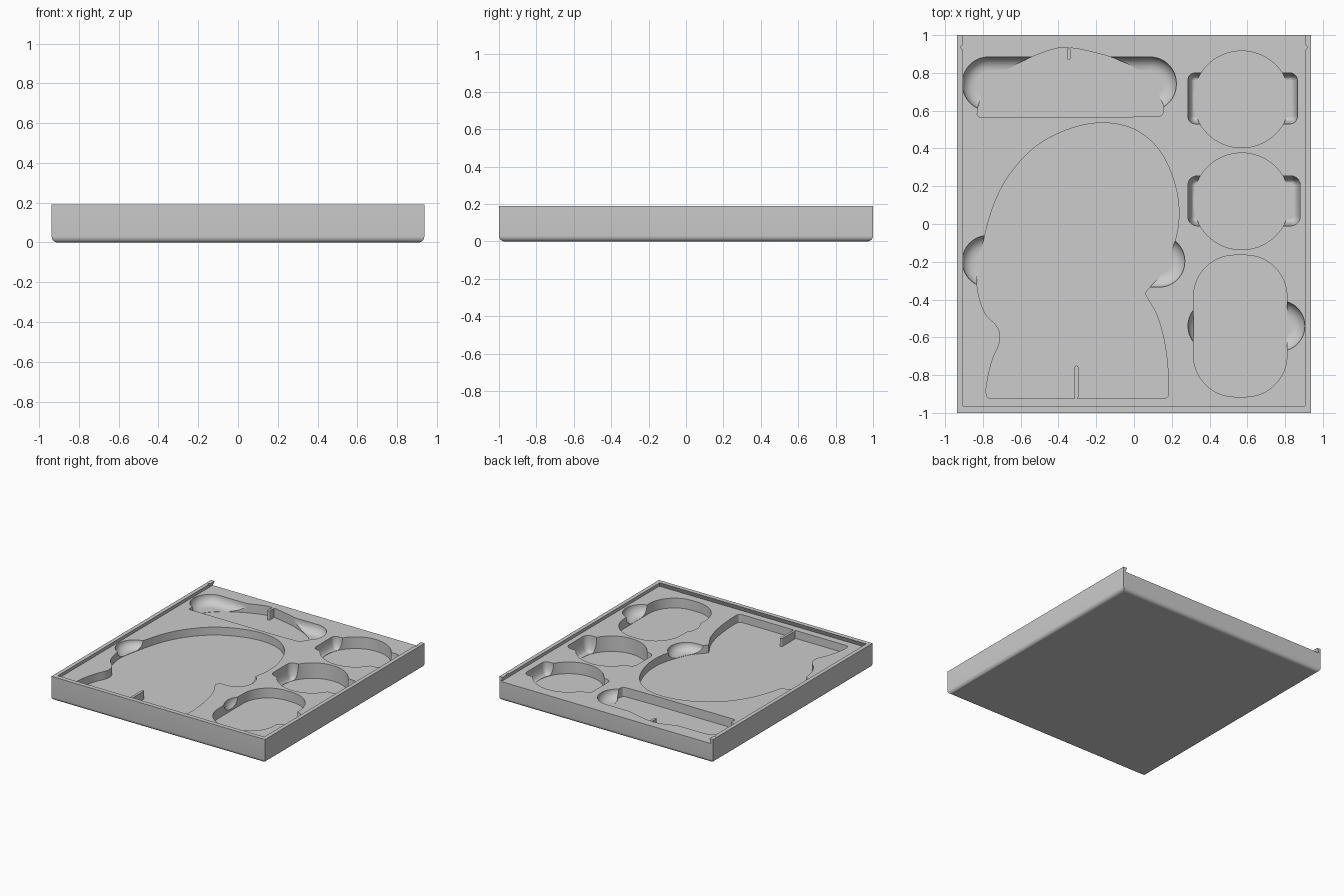
import bpy, bmesh, math
from mathutils import Vector
from mathutils.geometry import interpolate_bezier

if "Cube" in bpy.data.objects:
    bpy.data.objects.remove(bpy.data.objects["Cube"], do_unlink=True)

HALF_X, HALF_Y, TOP, DECK = 0.937, 1.0, 0.19, 0.153

grey = bpy.data.materials.new("light grey plastic")
grey.use_nodes = True
grey.diffuse_color = (0.604, 0.604, 0.604, 1)
grey.node_tree.nodes["Principled BSDF"].inputs["Base Color"].default_value = grey.diffuse_color


def loft(name, rings):
    """Closed solid through (outline, height) rings, listed bottom to top."""
    bm = bmesh.new()
    loops = [[bm.verts.new((x, y, z)) for x, y in pts] for pts, z in rings]
    n = len(loops[0])
    for a, b in zip(loops, loops[1:]):
        for i in range(n):
            j = (i + 1) % n
            bm.faces.new((a[i], a[j], b[j], b[i]))
    bm.faces.new(loops[0][::-1])
    bm.faces.new(loops[-1])
    bmesh.ops.recalc_face_normals(bm, faces=bm.faces)
    mesh = bpy.data.meshes.new(name)
    bm.to_mesh(mesh)
    bm.free()
    mesh.materials.append(grey)
    obj = bpy.data.objects.new(name, mesh)
    bpy.context.collection.objects.link(obj)
    return obj


def rounded(x0, x1, y0, y1, r, inset=0.0, steps=16):
    """Rounded rectangle outline, optionally inset."""
    x0, x1, y0, y1 = x0 + inset, x1 - inset, y0 + inset, y1 - inset
    r = max(r - inset, 0.004)
    pts = []
    corners = ((x1 - r, y1 - r), (x0 + r, y1 - r), (x0 + r, y0 + r), (x1 - r, y0 + r))
    for k, (cx, cy) in enumerate(corners):
        for s in range(steps + 1):
            a = math.pi / 2 * (k + s / steps)
            pts.append((cx + r * math.cos(a), cy + r * math.sin(a)))
    return pts


def rectangle(x0, x1, y0, y1):
    return [(x0, y0), (x1, y0), (x1, y1), (x0, y1)]


def circle(cx, cy, r, n=72):
    return [(cx + r * math.cos(math.tau * i / n), cy + r * math.sin(math.tau * i / n))
            for i in range(n)]


def spline(points, steps=6):
    """Open smooth curve through the points; closing it leaves a straight side."""
    p = [Vector(q) for q in points]
    last = len(p) - 1
    tangent = [(p[min(i + 1, last)] - p[max(i - 1, 0)]).normalized() for i in range(last + 1)]
    out = []
    for i in range(last):
        reach = (p[i + 1] - p[i]).length / 3
        curve = interpolate_bezier(p[i], p[i] + tangent[i] * reach,
                                   p[i + 1] - tangent[i + 1] * reach, p[i + 1], steps + 1)
        out += [(q.x, q.y) for q in curve[:-1]]
    return out + [tuple(p[-1])]


def volume(mesh):
    bm = bmesh.new()
    bm.from_mesh(mesh)
    v = abs(bm.calc_volume())
    bm.free()
    return v


def cut(cutter):
    """Subtract the cutter, taking the first solver that gives a sound solid."""
    cutter.hide_render = True
    before = volume(tray.data)
    for solver in ('MANIFOLD', 'EXACT'):
        mod = tray.modifiers.new("cut", 'BOOLEAN')
        mod.operation, mod.solver, mod.object = 'DIFFERENCE', solver, cutter
        graph = bpy.context.evaluated_depsgraph_get()
        result = bpy.data.meshes.new_from_object(tray.evaluated_get(graph))
        tray.modifiers.remove(mod)
        if 0.7 * before < volume(result) < before:
            tray.data = result
            break
    bpy.data.objects.remove(cutter, do_unlink=True)


def pocket(outline, floor):
    cut(loft("pocket_cutter", [(outline, floor), (outline, TOP - 0.01)]))


def scoop(x0, x1, y0, y1, r, fillet, floor):
    """Finger recess whose walls curve down into the floor."""
    rings, depth, n = [], DECK - floor, 8
    for i in range(n):
        a = math.pi / 2 * i / n
        rings.append((rounded(x0, x1, y0, y1, r, fillet * (1 - math.sin(a))),
                      DECK - depth * math.cos(a)))
    rings.append((rounded(x0, x1, y0, y1, r), TOP - 0.012))
    cut(loft("scoop_cutter", rings))


# Tray body with rounded bottom edges
rings = []
for i in range(7):
    a = math.pi / 2 * i / 6
    d = 0.03 * (1 - math.sin(a))
    rings.append((rectangle(d - HALF_X, HALF_X - d, d - HALF_Y, HALF_Y - d),
                  0.03 * (1 - math.cos(a))))
rings.append((rectangle(-HALF_X, HALF_X, -HALF_Y, HALF_Y), TOP))
tray = loft("tray", rings)

# Undercut channel for a sliding lid, open at the back, with catch notches
wide, narrow = 0.921, 0.905
cut(loft("lid_channel_cutter", [
    (rectangle(-wide, wide, -0.98, 1.1), DECK),
    (rectangle(-narrow, narrow, -0.964, 1.1), TOP + 0.001)]))
for side in (-1, 1):
    notch = circle(side * narrow, 0.935, 0.012, 16)
    cut(loft("notch_cutter", [(notch, DECK + 0.001), (notch, TOP + 0.02)]))

# Large figure-shaped pocket
FIGURE_FLOOR = 0.09
figure = spline([
    (-.76, -.925), (-.78, -.91), (-.78, -.85), (-.75, -.72), (-.71, -.62), (-.72, -.55),
    (-.79, -.47), (-.83, -.33), (-.82, -.2), (-.75, .08), (-.66, .26), (-.52, .41),
    (-.35, .5), (-.18, .535), (-.02, .51), (.1, .43), (.18, .31), (.23, .15),
    (.235, 0), (.2, -.14), (.14, -.27), (.062, -.36), (.062, -.375), (.12, -.48),
    (.16, -.62), (.18, -.78), (.18, -.91), (.16, -.925)])
pocket(figure, FIGURE_FLOOR)
scoop(-.91, .27, -.335, -.06, .137, .07, FIGURE_FLOOR + 0.002)

# Cap-shaped pocket at the back
CAP_FLOOR = 0.08
cap = spline([
    (-.82, .566), (-.83, .58), (-.82, .64), (-.78, .72), (-.68, .81), (-.55, .88),
    (-.42, .927), (-.345, .933), (-.22, .91), (-.1, .875), (.05, .8), (.12, .72),
    (.14, .66), (.155, .63), (.15, .58), (.13, .572), (-.1, .566)])
pocket(cap, CAP_FLOOR)
scoop(-.91, .225, .6, .885, .14, .07, CAP_FLOOR + 0.002)

# Two round pockets and one rounded block pocket on the side
pocket(circle(.57, .66, .256), 0.06)
scoop(.285, .865, .53, .8, .04, .035, 0.062)
pocket(circle(.57, .12, .256), 0.03)
scoop(.285, .88, -.01, .255, .05, .035, 0.032)
pocket(rounded(.315, .81, -.915, -.165, .22), 0.075)
scoop(.285, .905, -.675, -.405, .134, .07, 0.077)

# Thin dividers standing in the pockets
slit = rounded(-.315, -.295, -.925, -.75, .009, steps=6)
figure_divider = loft("figure_divider", [(slit, FIGURE_FLOOR), (slit, DECK)])
slit = rounded(-.355, -.335, .87, .933, .009, steps=6)
cap_divider = loft("cap_divider", [(slit, CAP_FLOOR), (slit, DECK)])

# Smooth curved walls, keep flat areas flat
for obj in (tray, figure_divider, cap_divider):
    bpy.ops.object.select_all(action='DESELECT')
    obj.select_set(True)
    bpy.context.view_layer.objects.active = obj
    bpy.ops.object.shade_smooth_by_angle(angle=math.radians(30))
    for face in obj.data.polygons:
        if abs(face.normal.z) > 0.999:
            face.use_smooth = False
